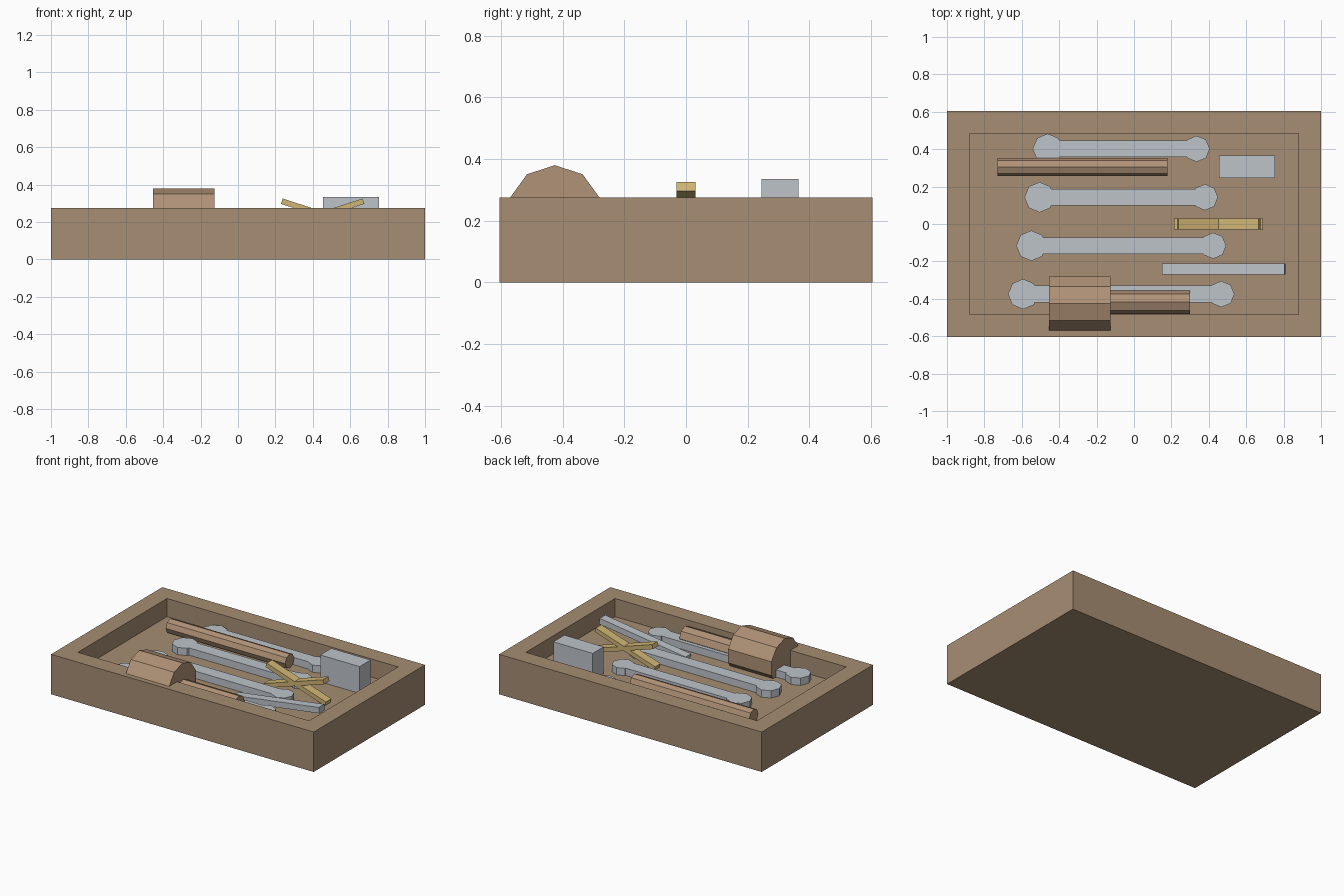
import bpy
import bmesh
from math import sin, cos, pi, radians
from mathutils import Matrix, Vector

cube = bpy.data.objects.get("Cube")
if cube:
    bpy.data.objects.remove(cube, do_unlink=True)


def material(name, rgb):
    linear = [(c / 255 / 12.92) if c < 11 else ((c / 255 + 0.055) / 1.055) ** 2.4 for c in rgb]
    mat = bpy.data.materials.new(name)
    mat.use_nodes = True
    mat.diffuse_color = (*linear, 1)
    mat.node_tree.nodes["Principled BSDF"].inputs["Base Color"].default_value = (*linear, 1)
    return mat


tray_wood = material("tray wood", (166, 141, 115))
handle_wood = material("handle wood", (176, 146, 119))
steel = material("steel", (190, 196, 202))
brass = material("brass", (208, 182, 117))

FLOOR = 0.15
RIM = 0.275


def finish(name, bm, mat):
    bmesh.ops.recalc_face_normals(bm, faces=bm.faces)
    mesh = bpy.data.meshes.new(name)
    bm.to_mesh(mesh)
    bm.free()
    mesh.materials.append(mat)
    obj = bpy.data.objects.new(name, mesh)
    bpy.context.collection.objects.link(obj)
    return obj


def box_mesh(size, center, tilt=0):
    """Box tilted about the y axis; a positive tilt raises the +x end."""
    bm = bmesh.new()
    bmesh.ops.create_cube(bm, size=1)
    bm.transform(Matrix.Translation(center) @ Matrix.Rotation(-radians(tilt), 4, "Y")
                 @ Matrix.Diagonal((*size, 1)))
    return bm


def prism(name, points, travel, mat):
    """Extrude a flat outline along a vector."""
    bm = bmesh.new()
    face = bm.faces.new([bm.verts.new(p) for p in points])
    new = bmesh.ops.extrude_face_region(bm, geom=[face], use_keep_orig=True)
    moved = [v for v in new["geom"] if isinstance(v, bmesh.types.BMVert)]
    bmesh.ops.translate(bm, verts=moved, vec=Vector(travel))
    return finish(name, bm, mat)


def rod(name, sides, radius, x0, x1, y, z, mat):
    """Faceted rod along x with one edge uppermost."""
    angles = [2 * pi * i / sides for i in range(sides)]
    ring = [(x0, y + radius * sin(a), z + radius * cos(a)) for a in angles]
    return prism(name, ring, (x1 - x0, 0, 0), mat)


def head_outline(cx, radius, half_width, side):
    """Octagonal wrench end, opened where the shaft joins it."""
    corner = radius * sin(pi / 4)
    join = radius - (radius - corner) * half_width / corner
    pts = [(join, half_width)]
    pts += [(radius * cos(i * pi / 4), radius * sin(i * pi / 4)) for i in range(1, 8)]
    pts.append((join, -half_width))
    return [(cx + side * px, side * py) for px, py in pts]


# Tray with a recessed floor
bm = box_mesh((2, 1.21, RIM), (0, 0, RIM / 2))
top = max(bm.faces, key=lambda f: f.calc_center_median().z)
bmesh.ops.inset_region(bm, faces=[top], thickness=0.12, use_even_offset=True)
rim_copy = bmesh.ops.extrude_face_region(bm, geom=[top])
bmesh.ops.translate(bm, vec=(0, 0, FLOOR - RIM),
                    verts=[v for v in rim_copy["geom"] if isinstance(v, bmesh.types.BMVert)])
if top.is_valid:
    bmesh.ops.delete(bm, geom=[top], context="FACES_ONLY")
finish("tray", bm, tray_wood)

# Four wrenches of growing length
for i in range(4):
    half = 0.398 + 0.044 * i
    y = 0.402 - 0.259 * i
    outline = head_outline(-0.063 - half, 0.081, 0.045, 1)
    outline += head_outline(-0.063 + half, 0.07, 0.045, -1)
    prism(f"wrench_{i + 1}", [(px, y + py, FLOOR) for px, py in outline], (0, 0, 0.05), steel)

# Mallet and loose wooden rod
rod("mallet_head", 10, 0.153, -0.455, -0.125, -0.425, 0.227, handle_wood)
rod("mallet_handle", 8, 0.063, -0.2, 0.3, -0.418, 0.203, handle_wood)
rod("wooden_rod", 8, 0.049, -0.73, 0.18, 0.305, 0.197, handle_wood)

# Steel block and leaning steel bar
finish("steel_block", box_mesh((0.3, 0.12, 0.185), (0.605, 0.305, 0.2425)), steel)
finish("leaning_bar", box_mesh((0.66, 0.06, 0.04), (0.48, -0.24, 0.198), 8), steel)

# Crossed brass bars
for name, tilt, x in (("brass_bar_rising", 18, 0.445), ("brass_bar_falling", -18, 0.46)):
    finish(name, box_mesh((0.475, 0.06, 0.03), (x, 0, 0.238), tilt), brass)
